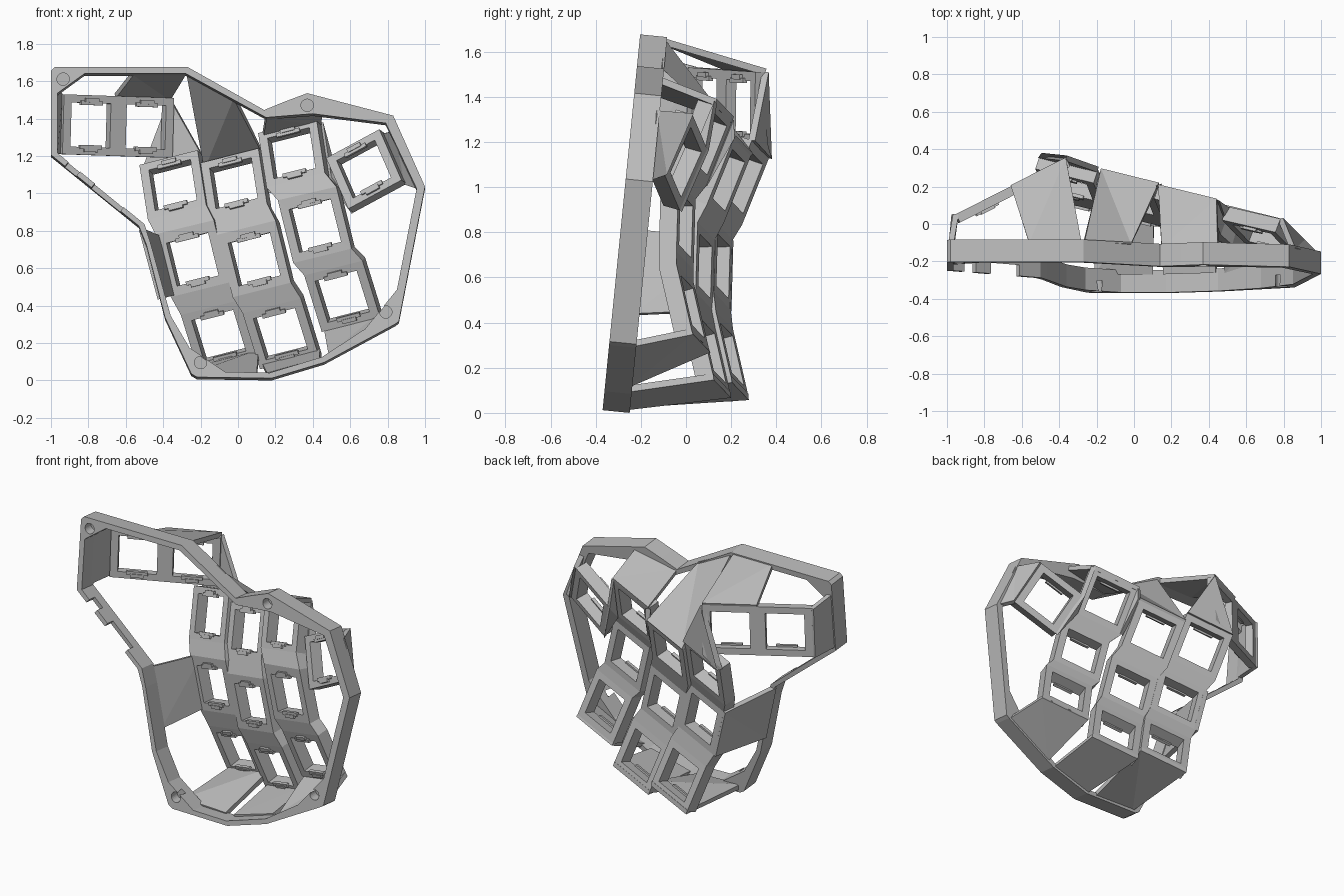
import bpy, bmesh
from mathutils import Vector as V, Matrix

cube = bpy.data.objects.get("Cube")
if cube:
    bpy.data.objects.remove(cube, do_unlink=True)

GREY = (0.5, 0.5, 0.5, 1)
grey = bpy.data.materials.new("plain grey")
grey.use_nodes = True
grey.diffuse_color = GREY
grey.node_tree.nodes["Principled BSDF"].inputs["Base Color"].default_value = GREY

HALF_W, HALF_H, HOLE = 0.165, 0.16, 0.118
RIM_DEPTH = 0.12


def make_object(name, bm):
    mesh = bpy.data.meshes.new(name)
    bm.to_mesh(mesh)
    bm.free()
    mesh.materials.append(grey)
    ob = bpy.data.objects.new(name, mesh)
    bpy.context.collection.objects.link(ob)
    return ob


def solidify(ob, thickness, offset):
    mod = ob.modifiers.new("thickness", "SOLIDIFY")
    mod.thickness = thickness
    mod.offset = offset
    mod.use_even_offset = True


def add_box(bm, centre, axes, size):
    """Box oriented along three axes."""
    rot = Matrix(axes).transposed().to_4x4()
    scale = Matrix.Diagonal((*size, 1))
    bmesh.ops.create_cube(bm, size=1, matrix=Matrix.Translation(centre) @ rot @ scale)


class Socket:
    """Square key socket: a plate with a square opening."""

    def __init__(self, centre, row, column):
        self.centre = V(centre)
        self.row = V(row).normalized()
        up = V(column)
        self.up = (up - self.row * up.dot(self.row)).normalized()
        self.normal = self.up.cross(self.row)
        self.tl, self.tr, self.br, self.bl = self.square(HALF_W, HALF_H)

    def square(self, w, h):
        signs = ((-1, 1), (1, 1), (1, -1), (-1, -1))
        return [self.centre + self.row * (a * w) + self.up * (b * h) for a, b in signs]


def socket_strip(name, sockets, sideways=False, plate=0.08):
    """Row or column of sockets joined by short connecting faces."""
    bm = bmesh.new()
    clips = bmesh.new()
    previous = None
    for s in sockets:
        outer = [bm.verts.new(p) for p in s.square(HALF_W, HALF_H)]
        inner = [bm.verts.new(p) for p in s.square(HOLE, HOLE)]
        for i in range(4):
            j = (i + 1) % 4
            bm.faces.new((outer[i], outer[j], inner[j], inner[i]))
        if previous and sideways:
            bm.faces.new((previous[1], outer[0], outer[3], previous[2]))
        elif previous:
            bm.faces.new((previous[3], previous[2], outer[1], outer[0]))
        previous = outer
        # retaining clips on the inside of the opening
        for side in (-1, 1):
            for width, edge, depth in ((0.13, 0.0, 0.02), (0.08, 0.015, 0.03)):
                spot = s.centre + s.up * side * (HOLE + edge) - s.normal * plate
                add_box(clips, spot, (s.row, s.normal, s.up), (width, depth, 0.022))
    solidify(make_object(name, bm), plate, -1)
    make_object(name + "_clips", clips)


# Finger columns: position of each socket, top to bottom
ROW = (0.945, -0.23, 0.24)
TILTS = (0.42, 0.03, -0.23)


def finger_column(centres):
    return [Socket(p, ROW, (-0.25, t, 0.96)) for p, t in zip(centres, TILTS)]


inner_col = finger_column([(-0.325, 0.27, 1.02), (-0.225, 0.165, 0.65), (-0.09, 0.205, 0.26)])
middle_col = finger_column([(0.0, 0.19, 1.03), (0.105, 0.085, 0.65), (0.24, 0.125, 0.27)])
outer_col = finger_column([(0.31, 0.11, 1.19), (0.43, 0.0, 0.83), (0.57, 0.03, 0.47)])
side = Socket((0.7, 0.0, 1.11), (0.87, -0.2, 0.47), (-0.4, 0.4, 0.88))
thumb = [Socket(p, (0.885, 0.45, -0.03), (0, 0, 1))
         for p in ((-0.81, 0.125, 1.365), (-0.515, 0.275, 1.355))]

socket_strip("inner_column", inner_col)
socket_strip("middle_column", middle_col)
socket_strip("outer_column", outer_col)
socket_strip("side_socket", [side])
socket_strip("thumb_sockets", thumb, sideways=True, plate=0.05)


# Rim: outer outline paired with inner outline, on a leaning plane
def rim_point(x, z, back=0.0):
    return V((x, -0.37 + 0.1 * z + back, z + 0.006 - 0.1 * back))


RIM = [
    (-1, 1.65, -.965, 1.53), (-.98, 1.67, -.82, 1.635), (-.27, 1.67, -.28, 1.635),
    (.14, 1.44, .15, 1.4), (.25, 1.485, .27, 1.41), (.37, 1.53, .4, 1.42),
    (.83, 1.41, .79, 1.37), (1, 1.03, .955, 1.02), (.86, .31, .85, .48),
    (.84, .295, .68, .27), (.46, .09, .45, .12), (.18, .006, .17, .035),
    (-.22, .012, -.07, .04), (-.25, .03, -.26, .17), (-.39, .33, -.36, .34),
    (-.49, .72, -.465, .72), (-.53, .82, -.5, .83), (-1, 1.2, -.965, 1.21),
]
bm = bmesh.new()
loops = [[bm.verts.new(rim_point(r[k], r[k + 1], back)) for r in RIM]
         for k, back in ((0, 0), (0, RIM_DEPTH), (2, RIM_DEPTH), (2, 0))]
for i in range(len(RIM)):
    j = (i + 1) % len(RIM)
    for k in range(4):
        a, b = loops[k], loops[(k + 1) % 4]
        bm.faces.new((a[i], a[j], b[j], b[i]))
bmesh.ops.recalc_face_normals(bm, faces=bm.faces)
rim = make_object("rim", bm)

# Cutters: blind screw holes and notches in the thumb side edge
bm = bmesh.new()
lean = Matrix.Rotation(1.5708, 4, "X")
for x, z in ((-.935, 1.605), (.37, 1.465), (.79, .36), (-.2, .09)):
    bmesh.ops.create_cone(bm, cap_ends=True, segments=24, radius1=0.033, radius2=0.033,
                          depth=0.12, matrix=Matrix.Translation(rim_point(x, z)) @ lean)
start, end = rim_point(-.98, 1.2), rim_point(-.51, .82)
along = (end - start).normalized()
across = V((0, 1, 0.1)).normalized()
across = (across - along * across.dot(along)).normalized()
for t, length in ((0.2, 0.08), (0.6, 0.2)):
    add_box(bm, start.lerp(end, t), (along, across, along.cross(across)), (length, 0.12, 0.2))
cutter = make_object("rim_cutter", bm)
cutter.hide_render = True
mod = rim.modifiers.new("cuts", "BOOLEAN")
mod.object = cutter
mod.solver = "EXACT"
bpy.context.view_layer.objects.active = rim
bpy.ops.object.modifier_apply(modifier="cuts")
bpy.data.objects.remove(cutter, do_unlink=True)


# Walls joining the sockets to the rim
def R(x, z):
    return rim_point(x, z, RIM_DEPTH - 0.02)


def wall(name, *faces):
    bm = bmesh.new()
    for points in faces:
        bm.faces.new([bm.verts.new(p) for p in points])
    bmesh.ops.remove_doubles(bm, verts=bm.verts, dist=0.0005)
    bmesh.ops.triangulate(bm, faces=[f for f in bm.faces if len(f.verts) > 3])
    bmesh.ops.recalc_face_normals(bm, faces=bm.faces)
    solidify(make_object(name, bm), 0.03, 0)


a_top, a_mid, a_low = inner_col
b_top, b_low = middle_col[0], middle_col[-1]
c_top, c_low = outer_col[0], outer_col[-1]
t_left, t_right = thumb
wall("inner_bottom_wall", (a_low.bl, a_low.br, R(.1, .03), R(-.21, .04)))
wall("middle_bottom_wall", (b_low.bl, b_low.br, R(.44, .11), R(.16, .03)))
wall("outer_bottom_wall", (c_low.bl, c_low.br, R(.82, .31), R(.49, .13)))
wall("middle_top_wall", (b_top.tl, b_top.tr, R(-.02, 1.52), R(-.27, 1.65)))
wall("outer_top_wall", (c_top.tl, c_top.tr, R(.45, 1.48), R(.15, 1.42)))
wall("inner_side_wall", (a_mid.tl, a_mid.bl, R(-.415, .44), R(-.515, .81)))
wall("side_socket_wall", (side.tr, side.br, R(.975, 1.03), R(.85, 1.34)))
wall("side_socket_bridge", (c_top.tr, side.tl, side.bl, c_top.br))
wall("thumb_end_wall", (t_left.tl, t_left.bl, R(-.98, 1.22), R(-.98, 1.58)))
wall("thumb_top_wall", (t_right.tl, t_right.tr, R(-.28, 1.65), R(-.56, 1.65)))
wall("thumb_bridge",
     (t_right.tr, t_right.br, a_top.tl),
     (t_right.tr, a_top.tl, a_top.tr))
wall("middle_to_outer_bridge", (b_top.tr, c_top.tl, c_top.bl))
